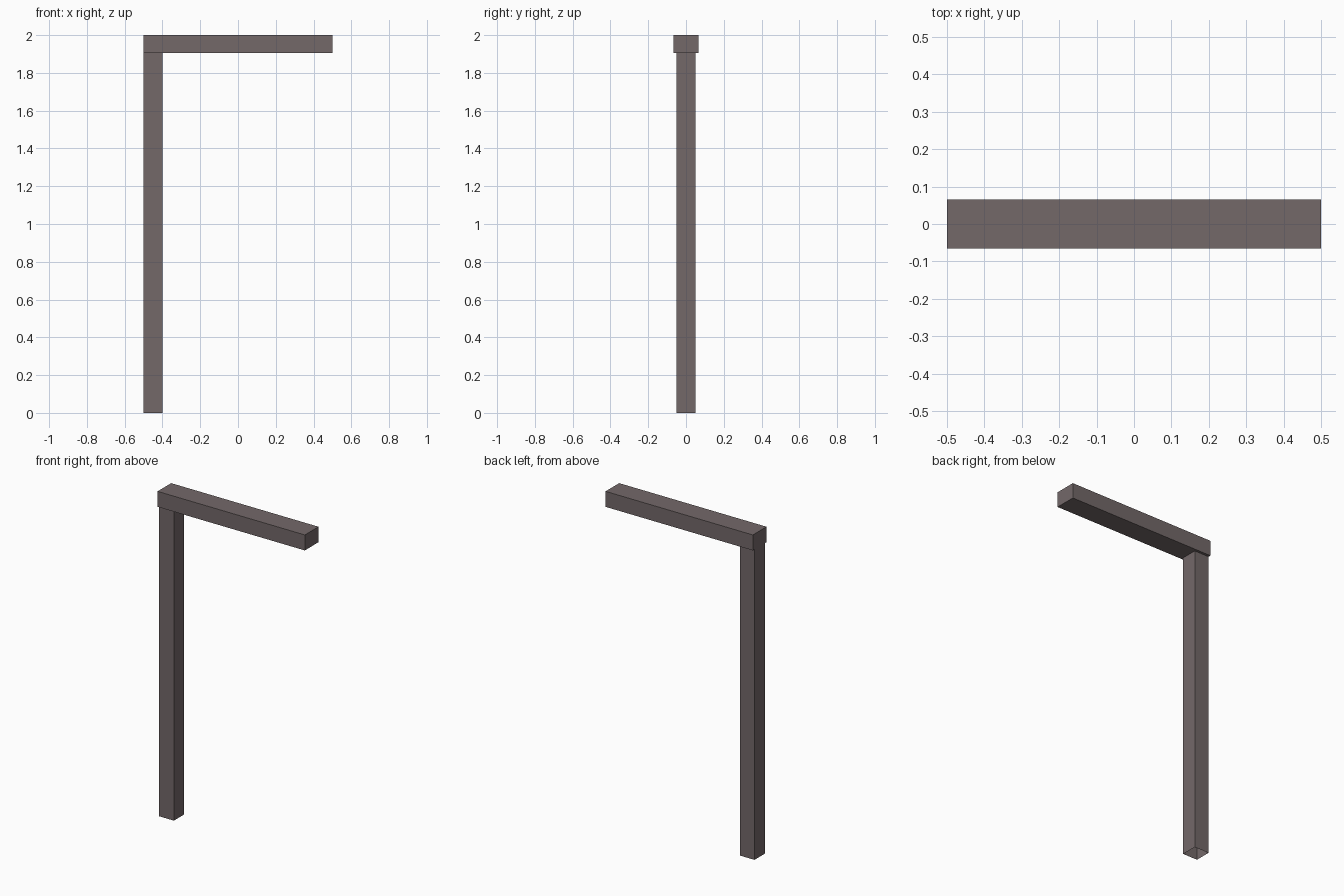
import bpy, bmesh

if "Cube" in bpy.data.objects:
    bpy.data.objects.remove(bpy.data.objects["Cube"])

mat = bpy.data.materials.new("dark warm grey")
mat.diffuse_color = (0.172, 0.139, 0.141, 1)
mat.use_nodes = True
mat.node_tree.nodes["Principled BSDF"].inputs["Base Color"].default_value = mat.diffuse_color


def box(name, lo, hi, open_ends=False):
    """Axis-aligned box; open_ends leaves out top and bottom faces."""
    bm = bmesh.new()
    bmesh.ops.create_cube(bm, size=1)
    for v in bm.verts:
        v.co = [lo[i] + (v.co[i] + 0.5) * (hi[i] - lo[i]) for i in range(3)]
    bm.normal_update()
    if open_ends:
        ends = [f for f in bm.faces if abs(f.normal.z) > 0.5]
        bmesh.ops.delete(bm, geom=ends, context='FACES_ONLY')
    mesh = bpy.data.meshes.new(name)
    bm.to_mesh(mesh)
    bm.free()
    mesh.materials.append(mat)
    ob = bpy.data.objects.new(name, mesh)
    bpy.context.collection.objects.link(ob)
    return ob


# Upright post, hollow and open at the foot
box("post", (-0.5, -0.05, 0), (-0.4, 0.05, 1.905), open_ends=True)
# Wider horizontal beam resting on the post
box("beam", (-0.5, -0.066, 1.905), (0.5, 0.066, 2.0))
